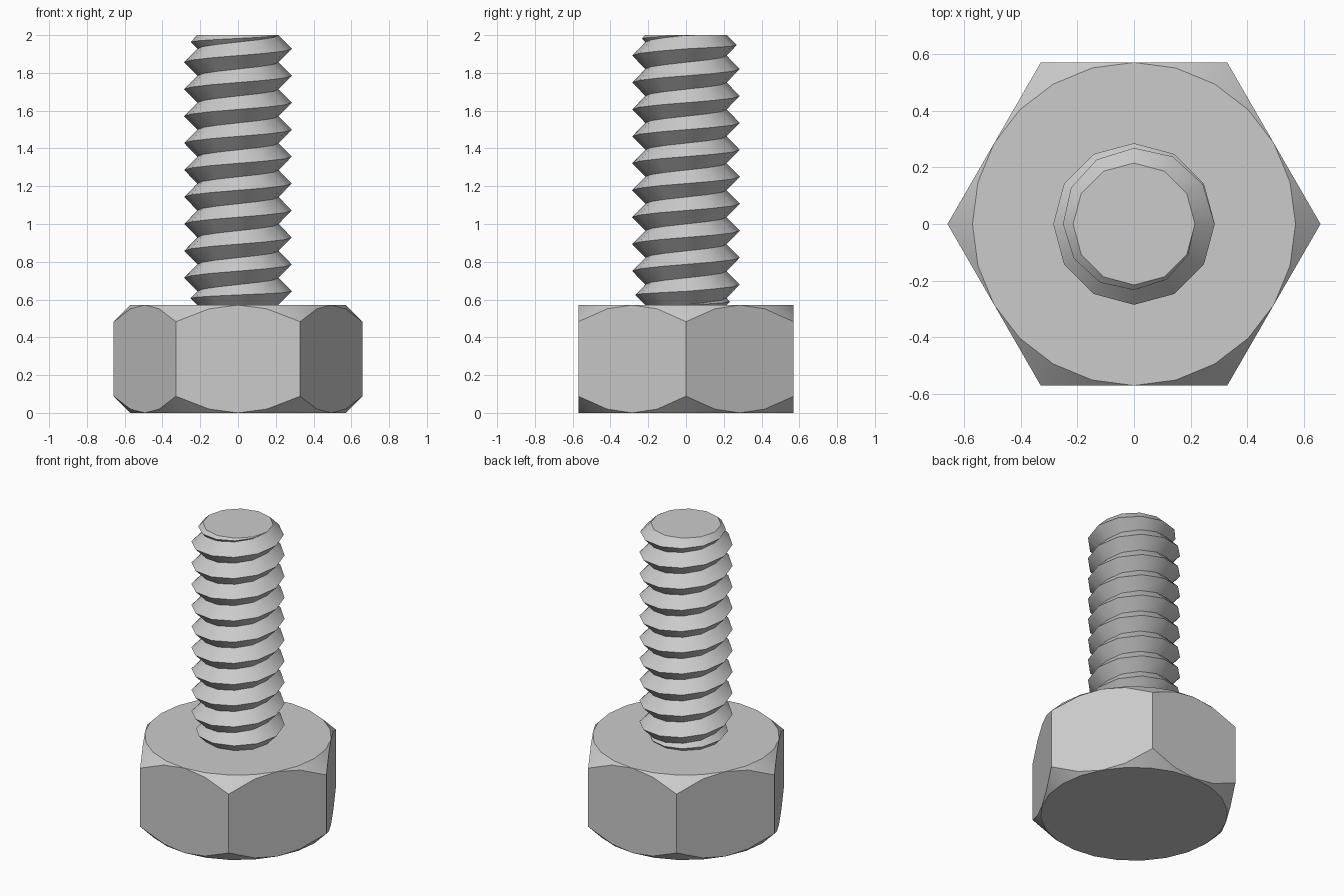
import bpy, bmesh
from math import sin, cos, radians, pi

cube = bpy.data.objects.get("Cube")
if cube:
    bpy.data.objects.remove(cube, do_unlink=True)

steel = bpy.data.materials.new("grey steel")
steel.use_nodes = True
GREY = (0.6, 0.6, 0.6, 1)
steel.diffuse_color = GREY
steel.node_tree.nodes["Principled BSDF"].inputs["Base Color"].default_value = GREY

FLAT = 0.57        # head: centre to flat
HEAD = 0.571       # head height
TOP = 2.0          # end of the shank
CREST, ROOT = 0.285, 0.215
SEGS, TURNS = 12, 11


def polar(r, a, z):
    return (r * cos(a), r * sin(a), z)


def finish(name, bm):
    bmesh.ops.remove_doubles(bm, verts=bm.verts, dist=0.0005)
    bmesh.ops.dissolve_degenerate(bm, edges=bm.edges, dist=0.0005)
    bmesh.ops.recalc_face_normals(bm, faces=bm.faces)
    mesh = bpy.data.meshes.new(name)
    bm.to_mesh(mesh)
    bm.free()
    mesh.materials.append(steel)
    obj = bpy.data.objects.new(name, mesh)
    bpy.context.collection.objects.link(obj)
    bpy.ops.object.select_all(action='DESELECT')
    obj.select_set(True)
    bpy.context.view_layer.objects.active = obj
    bpy.ops.object.shade_smooth_by_angle(angle=radians(30))


# Hexagonal head with a round 45 degree chamfer at both ends
bm = bmesh.new()
rings = [[], [], [], []]
for i in range(24):
    a = radians(i * 15)
    r = FLAT / cos(radians((i * 15) % 60 - 30))
    drop = r - FLAT
    for ring, (rad, z) in zip(rings, ((FLAT, 0), (r, drop), (r, HEAD - drop), (FLAT, HEAD))):
        ring.append(bm.verts.new(polar(rad, a, z)))
for low, high in zip(rings, rings[1:]):
    if low is rings[1]:
        # One flat face per side of the hexagon
        for s in range(0, 24, 4):
            ids = [(s + k) % 24 for k in range(5)]
            bm.faces.new([low[k] for k in ids] + [high[k] for k in reversed(ids)])
    else:
        for i in range(24):
            j = (i + 1) % 24
            bm.faces.new((low[i], low[j], high[j], high[i]))
bm.faces.new(rings[0])
bm.faces.new(rings[3])
finish("hex_head", bm)

# Threaded shank: a helical ridge that fades into a cone at each end
DEPTH = CREST - ROOT
PITCH = (TOP - HEAD + 2 * DEPTH) / TURNS
LAST = SEGS * TURNS


def crest_point(n):
    c = HEAD - DEPTH + PITCH * n / SEGS
    z = c
    if c > TOP - DEPTH:
        z = (c + TOP - DEPTH) / 2
    elif c < HEAD + DEPTH:
        z = (c + HEAD + DEPTH) / 2
    return polar(CREST - abs(c - z), 2 * pi * n / SEGS, z)


def valley_point(n):
    z = HEAD - DEPTH + PITCH * (n / SEGS + 0.5)
    return polar(ROOT, 2 * pi * n / SEGS, min(max(z, HEAD), TOP))


bm = bmesh.new()
crest = {n: bm.verts.new(crest_point(n)) for n in range(LAST + 1)}
valley = {n: bm.verts.new(valley_point(n)) for n in range(-SEGS, LAST + 1)}
for n in range(LAST):
    bm.faces.new((crest[n], crest[n + 1], valley[n + 1], valley[n]))
    bm.faces.new((valley[n - SEGS], valley[n - SEGS + 1], crest[n + 1], crest[n]))
bm.faces.new([valley[n] for n in range(LAST - SEGS, LAST)])
finish("threaded_shank", bm)
